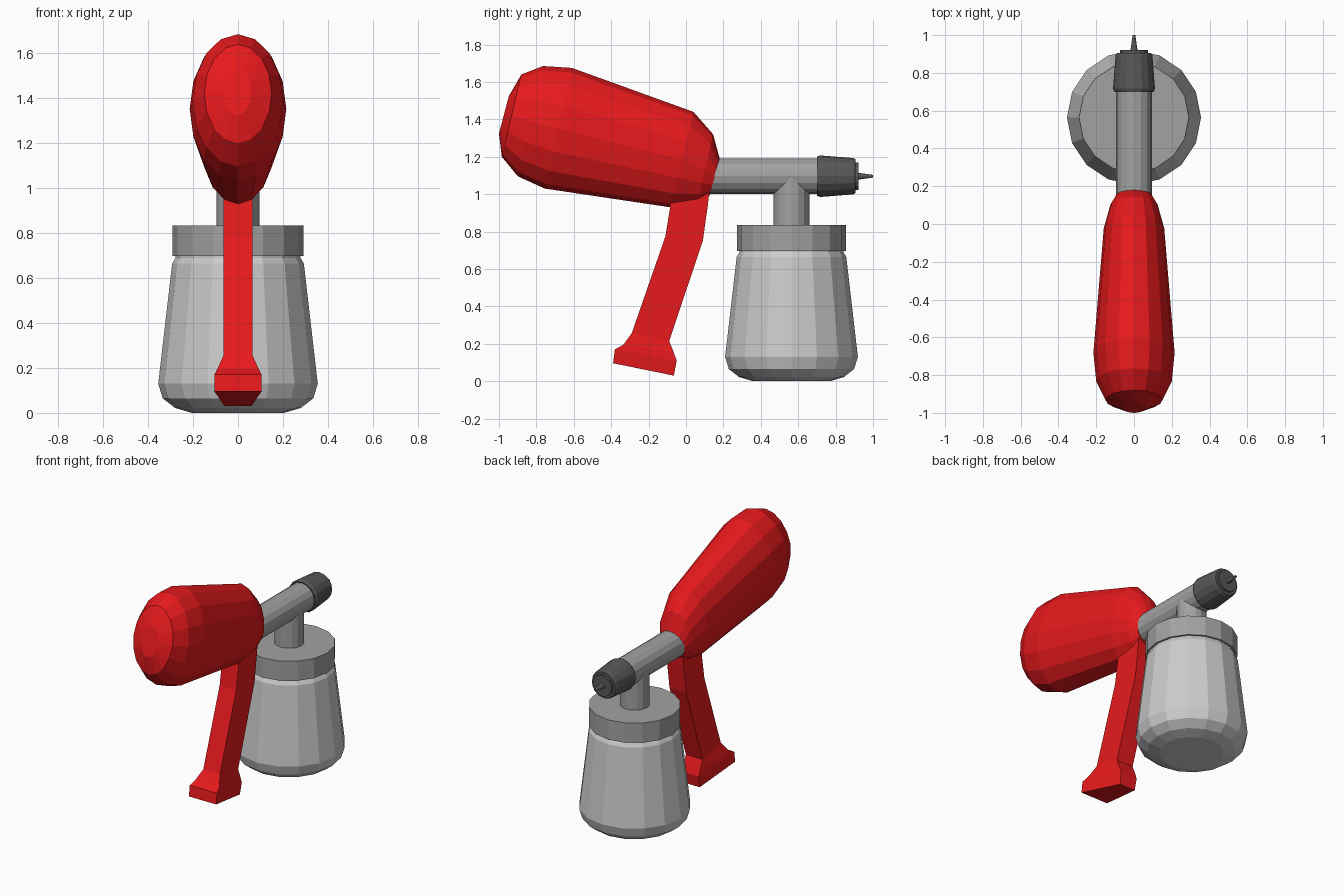
import bpy, bmesh
from math import sin, cos, pi
from mathutils import Vector

if "Cube" in bpy.data.objects:
    bpy.data.objects.remove(bpy.data.objects["Cube"])

N = 16


def paint(obj, name, rgb):
    mat = bpy.data.materials.get(name) or bpy.data.materials.new(name)
    mat.diffuse_color = (*rgb, 1)
    mat.use_nodes = True
    mat.node_tree.nodes["Principled BSDF"].inputs["Base Color"].default_value = mat.diffuse_color
    obj.data.materials.append(mat)


def loft(name, rings, color):
    """Skin a closed, flat-shaded shell over matching rings of points."""
    bm = bmesh.new()
    loops = [[bm.verts.new(p) for p in ring] for ring in rings]
    for a, b in zip(loops, loops[1:]):
        n = len(a)
        for i in range(n):
            j = (i + 1) % n
            bm.faces.new((a[i], a[j], b[j], b[i]))
    bm.faces.new(loops[0])
    bm.faces.new(loops[-1])
    bmesh.ops.recalc_face_normals(bm, faces=bm.faces)
    mesh = bpy.data.meshes.new(name)
    bm.to_mesh(mesh)
    bm.free()
    obj = bpy.data.objects.new(name, mesh)
    bpy.context.collection.objects.link(obj)
    paint(obj, *color)
    return obj


def turned(name, origin, axis, profile, color):
    """Revolve (radius, distance) pairs about a z or y axis."""
    o = Vector(origin)
    rings = []
    for r, d in profile:
        ring = []
        for i in range(N):
            c, s = r * cos(2 * pi * i / N), r * sin(2 * pi * i / N)
            ring.append(o + Vector((c, s, d) if axis == 'z' else (c, d, s)))
        rings.append(ring)
    return loft(name, rings, color)


def tilted_ellipse(top, bottom, w):
    """Ellipse spanning two (y, z) points, with half width w in x."""
    t, b = Vector((0, *top)), Vector((0, *bottom))
    mid, half = (t + b) / 2, (t - b) / 2
    return [mid + half * sin(2 * pi * i / N) + Vector((w * cos(2 * pi * i / N), 0, 0))
            for i in range(N)]


RED = ("red", (0.8, 0.01, 0.012))
GREY = ("mid_grey", (0.36, 0.36, 0.36))
DARK = ("dark_grey", (0.1, 0.095, 0.095))
PALE = ("pale_grey", (0.8, 0.78, 0.8))
Y0 = 0.564      # cup axis
Z0 = 1.096      # barrel axis

# Motor housing: tilted egg shape
loft("motor_housing", [tilted_ellipse(*r) for r in (
    ((-0.947, 1.525), (-1.0, 1.325), 0.06),
    ((-0.88, 1.64), (-0.985, 1.20), 0.15),
    ((-0.765, 1.685), (-0.90, 1.096), 0.20),
    ((-0.61, 1.675), (-0.755, 1.03), 0.215),
    ((0.04, 1.44), (-0.085, 0.93), 0.16),
    ((0.145, 1.32), (0.06, 0.945), 0.125),
    ((0.18, 1.19), (0.125, 0.99), 0.095))], RED)

# Handle with flared foot: rear and front (y, z, half width) of each section
loft("handle", [[(-rw, ry, rz), (rw, ry, rz), (fw, fy, fz), (-fw, fy, fz)]
                for (ry, rz, rw), (fy, fz, fw) in (
    ((-0.08, 1.02, 0.064), (0.125, 1.02, 0.064)),
    ((-0.085, 0.93, 0.064), (0.118, 0.95, 0.064)),
    ((-0.11, 0.775, 0.064), (0.09, 0.75, 0.064)),
    ((-0.29, 0.257, 0.064), (-0.09, 0.215, 0.064)),
    ((-0.335, 0.195, 0.092), (-0.068, 0.16, 0.064)),
    ((-0.38, 0.17, 0.105), (-0.05, 0.11, 0.064)),
    ((-0.39, 0.096, 0.105), (-0.065, 0.03, 0.06)))], RED)

# Paint cup and its lid
turned("paint_cup", (0, Y0, 0), 'z',
       [(0.205, 0), (0.28, 0.022), (0.335, 0.065), (0.355, 0.13),
        (0.293, 0.665), (0.278, 0.69), (0.278, 0.71)], PALE)
turned("cup_lid", (0, Y0, 0), 'z', [(0.291, 0.697), (0.291, 0.834)], GREY)

# Barrel and the stem that joins it to the lid
turned("stem", (0, Y0, 0), 'z', [(0.095, 0.82), (0.095, Z0)], GREY)
turned("barrel", (0, 0, Z0), 'y', [(0.096, 0.1), (0.096, 0.72)], GREY)

# Nozzle: cap, front disc and needle
turned("nozzle_cap", (0, 0, Z0), 'y',
       [(0.104, 0.70), (0.111, 0.717), (0.097, 0.895), (0.09, 0.906)], DARK)
turned("nozzle_disc", (0, 0, Z0), 'y', [(0.073, 0.89), (0.073, 0.922)], DARK)
turned("needle", (0, 0, Z0), 'y', [(0.02, 0.91), (0.007, 1.0)], DARK)
